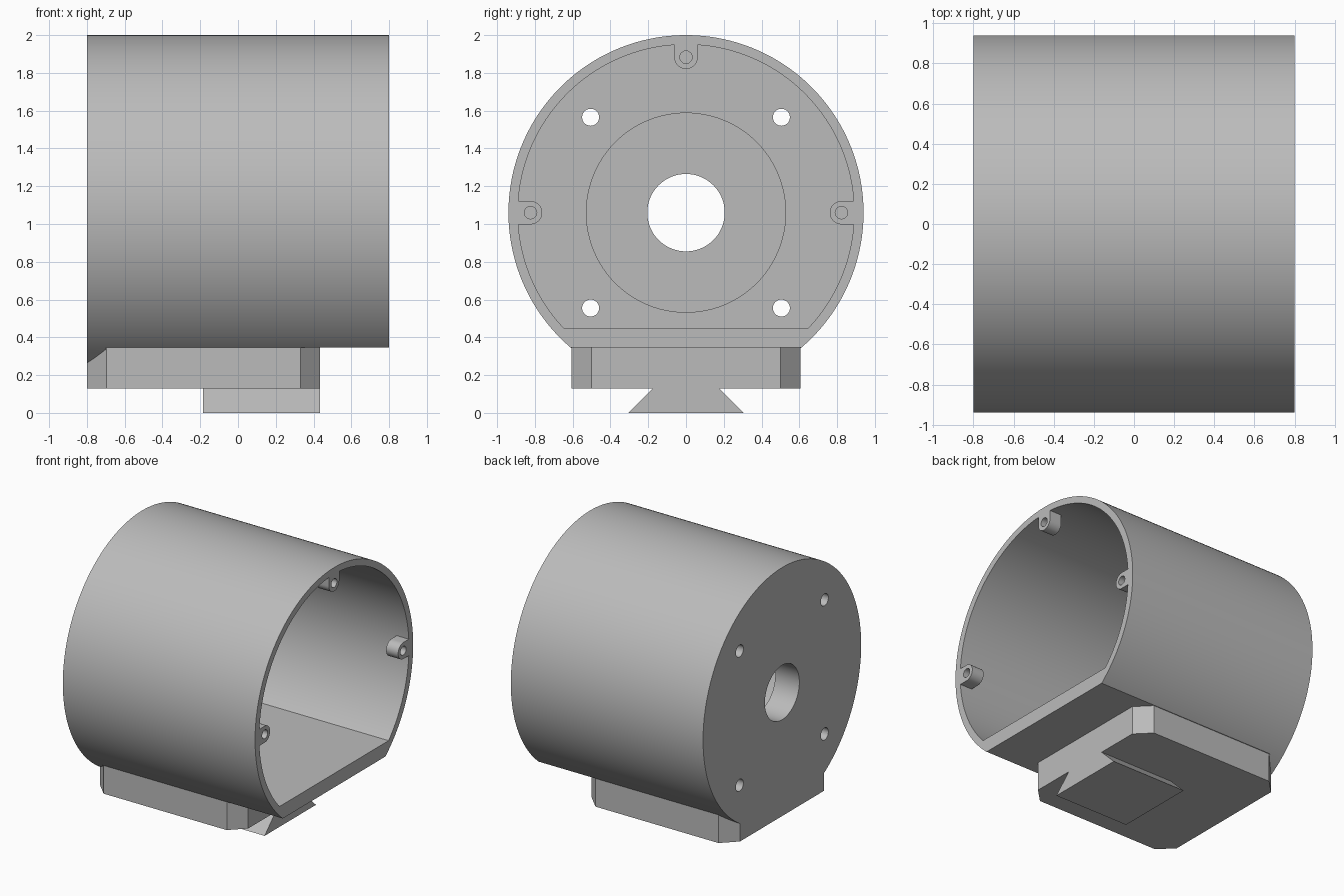
import bpy, bmesh
from math import sin, cos, asin, pi

if "Cube" in bpy.data.objects:
    bpy.data.objects.remove(bpy.data.objects["Cube"], do_unlink=True)

AXIS = 1.06                      # height of the barrel axis
BACK, FRONT = -0.8, 0.8          # closed and open end along x

grey = bpy.data.materials.new("plain grey")
grey.use_nodes = True
grey.diffuse_color = (0.5, 0.5, 0.5, 1)
grey.node_tree.nodes["Principled BSDF"].inputs["Base Color"].default_value = (0.5, 0.5, 0.5, 1)


def prism(name, points, direction):
    """Closed solid from a loop of 3D points pushed along a direction."""
    bm = bmesh.new()
    face = bm.faces.new([bm.verts.new(p) for p in points])
    side = bmesh.ops.extrude_face_region(bm, geom=[face])
    verts = [v for v in side["geom"] if isinstance(v, bmesh.types.BMVert)]
    bmesh.ops.translate(bm, verts=verts, vec=direction)
    bmesh.ops.recalc_face_normals(bm, faces=bm.faces)
    mesh = bpy.data.meshes.new(name)
    bm.to_mesh(mesh)
    bm.free()
    mesh.materials.append(grey)
    obj = bpy.data.objects.new(name, mesh)
    bpy.context.collection.objects.link(obj)
    return obj


def along_x(name, profile, x0, x1):
    return prism(name, [(x0, y, z) for y, z in profile], (x1 - x0, 0, 0))


def disc(y, z, r, n=48):
    return [(y + r * cos(2 * pi * i / n), z + r * sin(2 * pi * i / n)) for i in range(n)]


def flat_bottomed(r, floor, n=160):
    a = asin((AXIS - floor) / r)
    return [(r * cos(t), AXIS + r * sin(t))
            for t in (-a + (pi + 2 * a) * i / n for i in range(n + 1))]


def combine(body, tool, operation):
    mod = body.modifiers.new(operation, 'BOOLEAN')
    mod.operation, mod.solver, mod.object = operation, 'EXACT', tool
    bpy.context.view_layer.objects.active = body
    bpy.ops.object.modifier_apply(modifier=mod.name)
    bpy.data.objects.remove(tool, do_unlink=True)


# Barrel: round at the back edge, flat underneath for the rest
housing = along_x("housing", flat_bottomed(0.94, 0.2), BACK, FRONT)
under = [(-1, 0), (1, 0), (1, 0.345), (-1, 0.345)]
combine(housing, along_x("underside_cut", under, -0.7, 1), 'DIFFERENCE')
combine(housing, along_x("cavity", flat_bottomed(0.89, 0.45), -0.7, 1), 'DIFFERENCE')

# Raised ring on the inside of the back wall
combine(housing, along_x("bearing_ring", disc(0, AXIS, 0.53, 96), -0.75, -0.6), 'UNION')

# Screw lugs inside the open rim
for turn in (0, pi / 2, pi):
    ux, uz = cos(turn), sin(turn)
    w, mid = 0.062, 0.823
    loop = [(0.915, -w), (0.915, w)]
    loop += [(mid - w * sin(pi * i / 16), w * cos(pi * i / 16)) for i in range(17)]
    lug = [(r * ux - s * uz, AXIS + r * uz + s * ux) for r, s in loop]
    combine(housing, along_x("screw_lug", lug, 0.7, FRONT), 'UNION')
    hole = disc(mid * ux, AXIS + mid * uz, 0.033, 24)
    combine(housing, along_x("screw_hole", hole, 0.65, 1), 'DIFFERENCE')

# Shaft hole and four fixing holes through the back wall
combine(housing, along_x("shaft_hole", disc(0, AXIS, 0.205, 64), -1, -0.5), 'DIFFERENCE')
for y in (-0.505, 0.505):
    for dz in (-0.505, 0.505):
        hole = disc(y, AXIS + dz, 0.045, 32)
        combine(housing, along_x("fixing_hole", hole, -1, -0.5), 'DIFFERENCE')

# Mounting base with chamfered corners
x0, x1, y, c = BACK, 0.435, 0.605, 0.105
half = [(x0, y - c), (x0 + c, y), (x1 - c, y), (x1, y - c)]
plan = half + [(px, -py) for px, py in reversed(half)]
base = prism("mounting_base", [(px, py, 0.13) for px, py in plan], (0, 0, 0.27))
combine(housing, base, 'UNION')

# Dovetail rail under the base
edge = [(0.305, 0), (0.175, 0.13), (0.175, 0.2)]
rail = along_x("dovetail_rail", edge + [(-py, pz) for py, pz in reversed(edge)], -0.185, x1)
combine(housing, rail, 'UNION')

# Smooth the curved walls, keep the corners crisp
bpy.ops.object.select_all(action='DESELECT')
housing.select_set(True)
bpy.context.view_layer.objects.active = housing
bpy.ops.object.shade_smooth_by_angle(angle=pi / 6)
